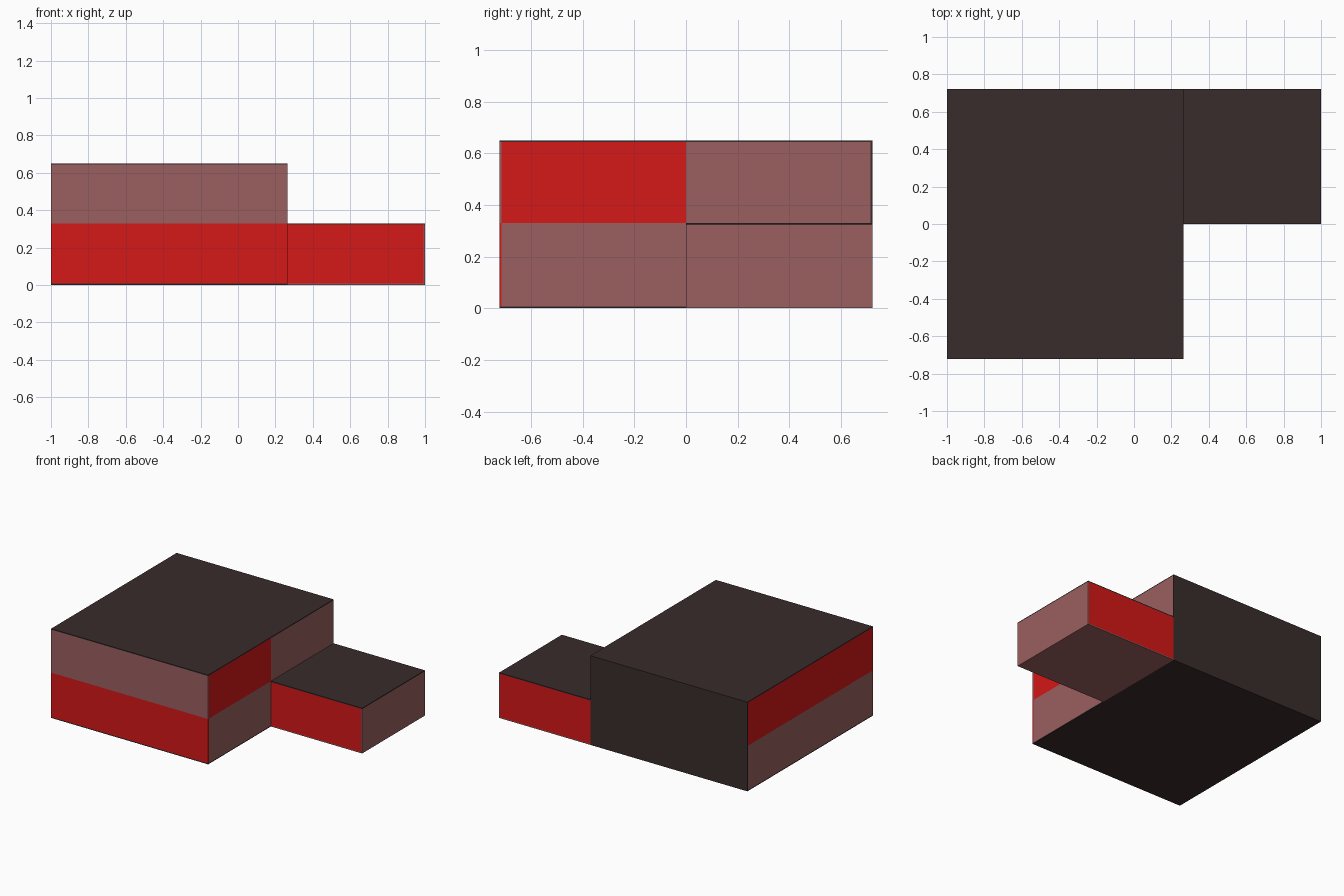
import bpy

if "Cube" in bpy.data.objects:
    bpy.data.objects.remove(bpy.data.objects["Cube"])

T = 0.007                       # panel thickness
X0, X1, X2 = -1.0, 0.265, 1.0   # left end, step, right end
Y = 0.722                       # half depth
H1, H2 = 0.33, 0.65             # low and high roof


def material(name, rgb):
    m = bpy.data.materials.new(name)
    m.diffuse_color = (*rgb, 1)
    m.use_nodes = True
    m.node_tree.nodes["Principled BSDF"].inputs["Base Color"].default_value = m.diffuse_color
    return m


RED = material("red", (0.66, 0.009, 0.009))
PINK = material("dusty_pink", (0.33, 0.117, 0.117))
DARK = material("dark_brown", (0.042, 0.025, 0.025))


def panel(name, x, y, z, mat):
    """Box panel from (min, max) ranges."""
    bpy.ops.mesh.primitive_cube_add(size=1)
    ob = bpy.context.object
    ob.name = name
    ob.location = [(a + b) / 2 for a, b in (x, y, z)]
    ob.scale = [b - a for a, b in (x, y, z)]
    bpy.ops.object.transform_apply(location=True, rotation=False, scale=True)
    ob.data.materials.append(mat)


# Main block: floor, roof and back wall
main_x = (X0, X1)
panel("main_floor", main_x, (-Y, Y), (0, T), DARK)
panel("main_roof", main_x, (-Y, Y), (H2 - T, H2), DARK)
panel("main_back", main_x, (Y - T, Y), (T, H2 - T), DARK)

# Two-tone front and side walls
low, high = (T, H1), (H1, H2 - T)
inner_y = (-Y + T, Y - T)
panel("front_lower", main_x, (-Y, -Y + T), low, RED)
panel("front_upper", main_x, (-Y, -Y + T), high, PINK)
panel("left_lower", (X0, X0 + T), inner_y, low, PINK)
panel("left_upper", (X0, X0 + T), inner_y, high, RED)
right = (X1 - T, X1)
panel("right_lower", right, inner_y, low, PINK)
panel("right_upper_front", right, (-Y + T, 0), high, RED)
panel("right_upper_back", right, (0, Y - T), high, PINK)

# Low side wing
panel("wing_floor", (X1, X2 - T), (0, Y), (0, T), PINK)
panel("wing_roof", (X1, X2), (0, Y), (H1 - T, H1), DARK)
panel("wing_end", (X2 - T, X2), (0, Y), (0, H1 - T), PINK)
panel("wing_front", (X1, X2 - T), (0, T), (T, H1 - T), RED)
panel("wing_back", (X1, X2 - T), (Y - T, Y), (T, H1 - T), RED)
